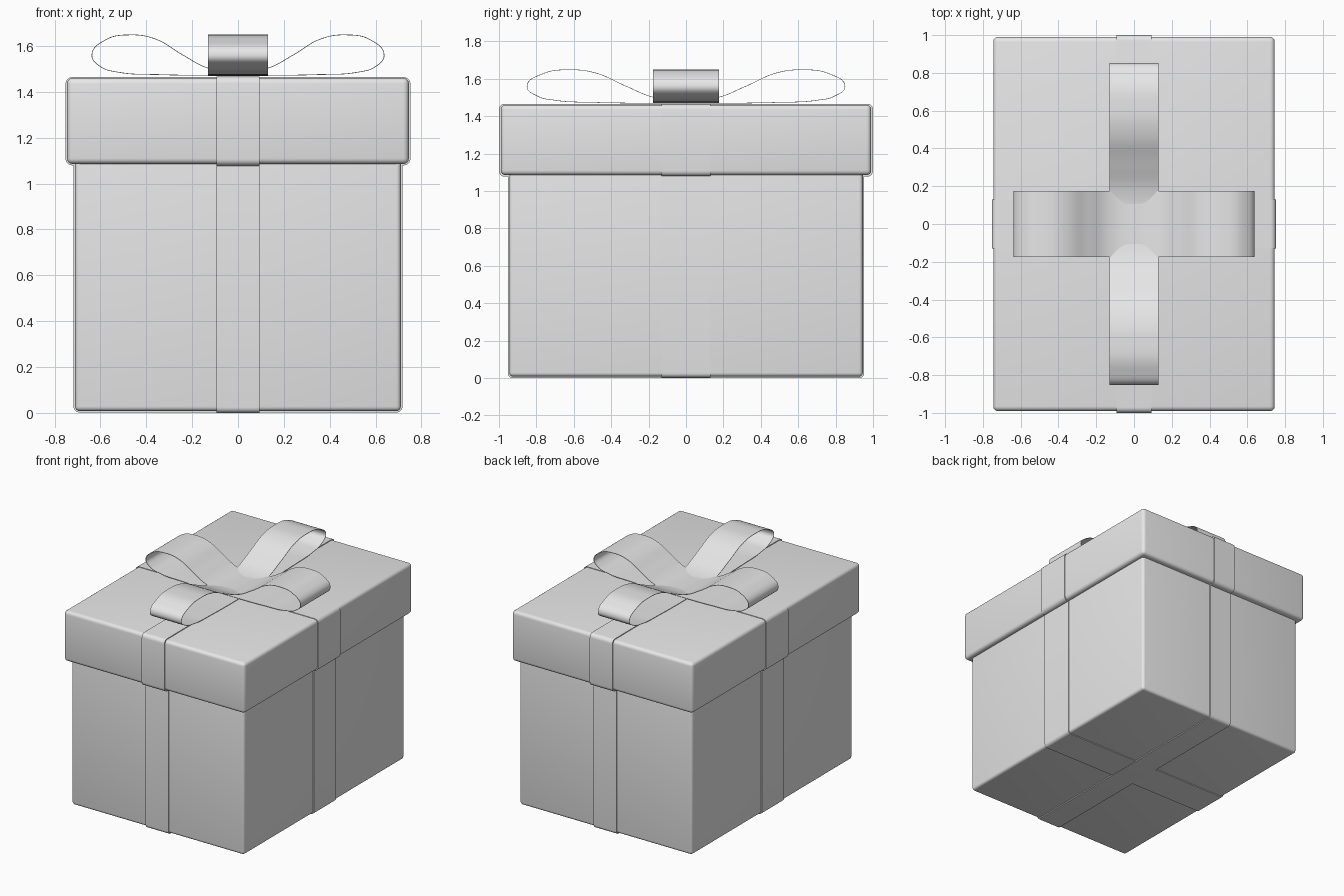
import bpy
import bmesh
from math import pi, sin, cos

cube = bpy.data.objects.get("Cube")
if cube:
    bpy.data.objects.remove(cube, do_unlink=True)

grey = bpy.data.materials.new("light grey")
grey.use_nodes = True
grey.diffuse_color = (0.8, 0.8, 0.8, 1)
grey.node_tree.nodes["Principled BSDF"].inputs["Base Color"].default_value = (0.8, 0.8, 0.8, 1)


def activate(obj):
    bpy.ops.object.select_all(action="DESELECT")
    obj.select_set(True)
    bpy.context.view_layer.objects.active = obj


def add_mesh(name, bm):
    bmesh.ops.recalc_face_normals(bm, faces=bm.faces)
    mesh = bpy.data.meshes.new(name)
    bm.to_mesh(mesh)
    bm.free()
    obj = bpy.data.objects.new(name, mesh)
    bpy.context.collection.objects.link(obj)
    mesh.materials.append(grey)
    activate(obj)
    bpy.ops.object.shade_smooth_by_angle(angle=pi / 5)
    return obj


def rounded_box(name, half_x, half_y, low, high, radius):
    bm = bmesh.new()
    bmesh.ops.create_cube(bm, size=1)
    for v in bm.verts:
        v.co.x *= 2 * half_x
        v.co.y *= 2 * half_y
        v.co.z = low if v.co.z < 0 else high
    bmesh.ops.bevel(bm, geom=bm.edges[:], offset=radius, segments=4,
                    profile=0.5, affect="EDGES")
    return add_mesh(name, bm)


def ribbon_band(name, reach, half_width, low, high, radius, along_x):
    """Rounded rectangle wrapped around the box, extruded across its width."""
    bm = bmesh.new()
    outline = []
    corners = [(1, 1), (-1, 1), (-1, -1), (1, -1)]
    for i, (sx, sz) in enumerate(corners):
        cx = sx * (reach - radius)
        cz = high - radius if sz > 0 else low + radius
        for k in range(6):
            a = (i + k / 5) * pi / 2
            outline.append((cx + radius * cos(a), cz + radius * sin(a)))

    def place(u, w, z):
        return (u, w, z) if along_x else (w, u, z)

    rings = [[bm.verts.new(place(u, w, z)) for u, z in outline]
             for w in (-half_width, half_width)]
    for ring in rings:
        bm.faces.new(ring)
    for i in range(len(outline)):
        j = (i + 1) % len(outline)
        bm.faces.new((rings[0][i], rings[0][j], rings[1][j], rings[1][i]))
    return add_mesh(name, bm)


def bow_loops(name, half, half_width, turn):
    """Two mirrored loops of ribbon made from one closed curve."""
    mirrored = [(-x, z) for x, z in reversed(half[1:-1])]
    points = half + mirrored
    curve = bpy.data.curves.new(name, "CURVE")
    curve.dimensions = "2D"
    curve.fill_mode = "NONE"
    curve.extrude = half_width
    curve.resolution_u = 8
    spline = curve.splines.new("BEZIER")
    spline.bezier_points.add(len(points) - 1)
    for p, (x, z) in zip(spline.bezier_points, points):
        p.co = (x, z, 0)
        p.handle_left_type = p.handle_right_type = "AUTO"
    spline.use_cyclic_u = True
    obj = bpy.data.objects.new(name, curve)
    bpy.context.collection.objects.link(obj)
    obj.rotation_euler = (pi / 2, 0, turn)
    activate(obj)
    bpy.ops.object.convert(target="MESH")
    obj = bpy.context.object
    obj.data.materials.clear()
    obj.data.materials.append(grey)
    solid = obj.modifiers.new("thickness", "SOLIDIFY")
    solid.thickness = 0.003
    solid.offset = 0
    bpy.ops.object.modifier_apply(modifier=solid.name)
    bpy.ops.object.shade_smooth_by_angle(angle=pi / 5)


# Box and lid
rounded_box("box_body", 0.71, 0.945, 0.008, 1.2, 0.02)
rounded_box("box_lid", 0.745, 0.99, 1.085, 1.46, 0.025)

# Ribbons around the body and the lid
ribbon_band("body_ribbon_lengthwise", 0.953, 0.093, 0.0, 1.19, 0.025, False)
ribbon_band("body_ribbon_crosswise", 0.717, 0.13, 0.002, 1.18, 0.025, True)
ribbon_band("lid_ribbon_lengthwise", 1.0, 0.093, 1.077, 1.466, 0.03, False)
ribbon_band("lid_ribbon_crosswise", 0.752, 0.13, 1.079, 1.464, 0.03, True)

# Bow
cross_half = [(0, 1.472), (0.35, 1.475), (0.52, 1.485), (0.6, 1.51), (0.637, 1.56),
              (0.58, 1.625), (0.47, 1.648), (0.36, 1.63), (0.24, 1.56),
              (0.13, 1.503), (0, 1.488)]
long_half = [(0, 1.47), (0.5, 1.474), (0.7, 1.485), (0.8, 1.51), (0.85, 1.56),
             (0.77, 1.625), (0.62, 1.648), (0.48, 1.63), (0.32, 1.56),
             (0.17, 1.5), (0, 1.484)]
bow_loops("bow_loops_crosswise", cross_half, 0.176, 0)
bow_loops("bow_loops_lengthwise", long_half, 0.13, pi / 2)
